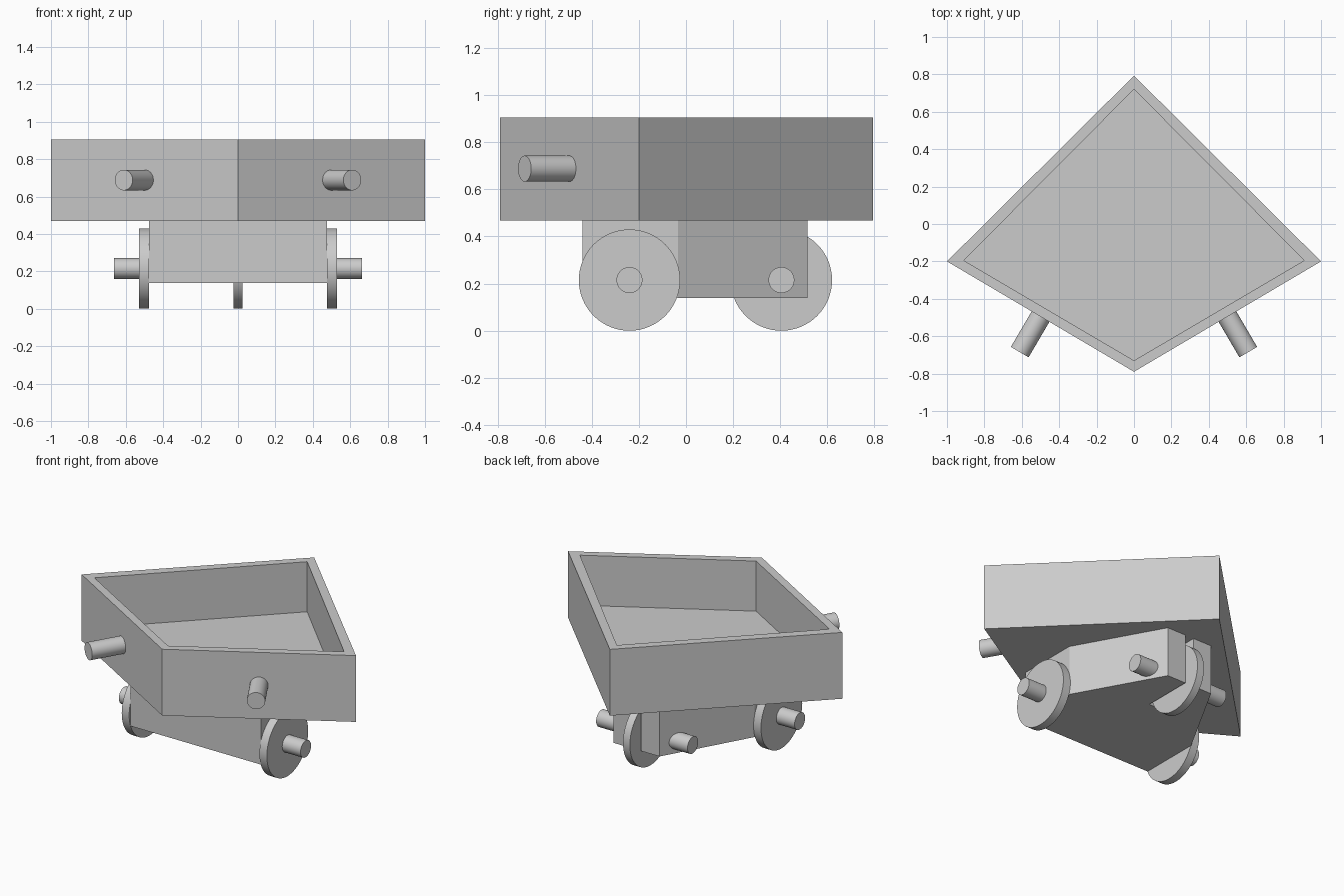
import bpy
import bmesh
import math
from mathutils import Vector

cube = bpy.data.objects.get("Cube")
if cube:
    bpy.data.objects.remove(cube, do_unlink=True)

grey = bpy.data.materials.new("plain_grey")
grey.use_nodes = True
colour = (0.6, 0.6, 0.6, 1)
grey.diffuse_color = colour
grey.node_tree.nodes["Principled BSDF"].inputs["Base Color"].default_value = colour


def loft(name, rings):
    """Skin a list of (outline, height) rings and cap both ends."""
    bm = bmesh.new()
    loops = [[bm.verts.new((x, y, z)) for x, y in outline] for outline, z in rings]
    for low, high in zip(loops, loops[1:]):
        for i in range(len(low)):
            j = (i + 1) % len(low)
            bm.faces.new((low[i], low[j], high[j], high[i]))
    bm.faces.new(loops[0][::-1])
    bm.faces.new(loops[-1])
    bmesh.ops.recalc_face_normals(bm, faces=bm.faces)
    mesh = bpy.data.meshes.new(name)
    bm.to_mesh(mesh)
    bm.free()
    mesh.materials.append(grey)
    obj = bpy.data.objects.new(name, mesh)
    bpy.context.collection.objects.link(obj)
    return obj


def rod(name, start, end, radius, sides=48):
    """Cylinder running between two points."""
    start, end = Vector(start), Vector(end)
    axis = end - start
    bpy.ops.mesh.primitive_cylinder_add(vertices=sides, radius=radius,
                                        depth=axis.length, location=(start + end) / 2)
    obj = bpy.context.object
    obj.name = name
    obj.rotation_euler = axis.to_track_quat('Z', 'Y').to_euler()
    obj.data.materials.append(grey)
    bpy.ops.object.shade_smooth_by_angle(angle=math.radians(30))
    return obj


def kite(half_width, side_y, back_y, front_y):
    return [(0, front_y), (half_width, side_y), (0, back_y), (-half_width, side_y)]


# Open kite-shaped tray
outer = kite(1.0, -0.2, 0.793, -0.79)
inner = kite(0.91, -0.195, 0.72, -0.73)
loft("tray", [(outer, 0.468), (outer, 0.905), (inner, 0.905), (inner, 0.575)])

# Chassis tapering to a rear fork
half = [(0.475, -0.44), (0.475, -0.035), (0.168, 0.515), (0.032, 0.515), (0.032, 0.18)]
chassis = half + [(-x, y) for x, y in reversed(half)]
loft("chassis", [(chassis, 0.138), (chassis, 0.468)])

# Wheels and axles
WHEEL, AXLE = 0.215, 0.055
FRONT_Y, REAR_Y = -0.24, 0.405
rod("rear_wheel", (-0.025, REAR_Y, WHEEL), (0.025, REAR_Y, WHEEL), WHEEL, 64)
rod("rear_axle", (-0.333, REAR_Y, WHEEL), (0.333, REAR_Y, WHEEL), AXLE)
rod("front_axle", (-0.662, FRONT_Y, WHEEL), (0.662, FRONT_Y, WHEEL), AXLE)

for side, s in (("left", 1), ("right", -1)):
    rod(side + "_front_wheel", (s * 0.475, FRONT_Y, WHEEL),
        (s * 0.529, FRONT_Y, WHEEL), WHEEL, 64)
    # Handle square to the front wall
    rod(side + "_handle", (s * 0.485, -0.47, 0.688), (s * 0.611, -0.685, 0.688), AXLE)
